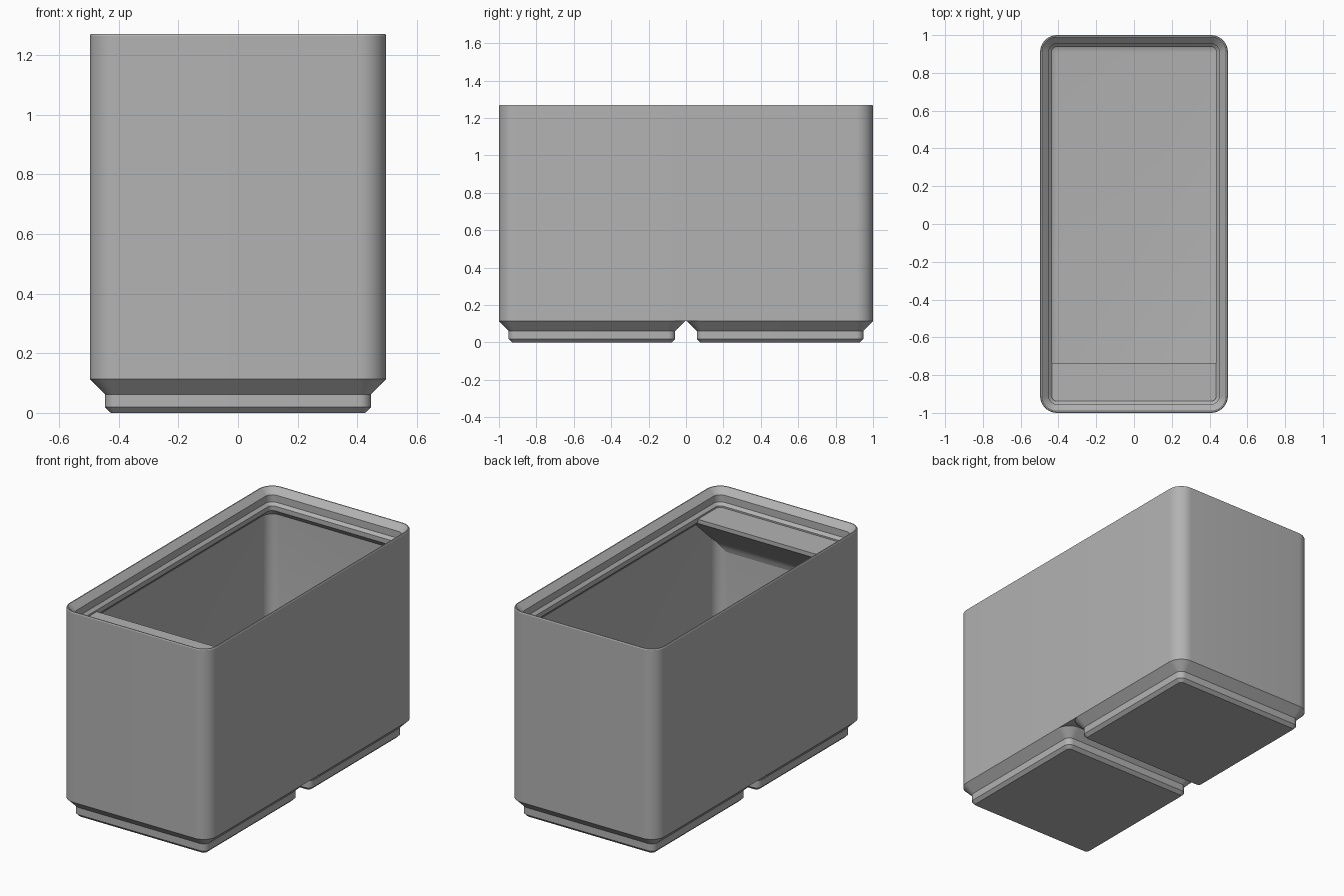
import bpy, bmesh, math

cube = bpy.data.objects.get("Cube")
if cube:
    bpy.data.objects.remove(cube)

HX, HY, R = 0.497, 1.0, 0.09      # outer half sizes and corner radius
FOOT_TOP, TOP = 0.114, 1.27

grey = bpy.data.materials.new("grey_plastic")
grey.use_nodes = True
colour = (0.45, 0.45, 0.45, 1)
grey.diffuse_color = colour
grey.node_tree.nodes["Principled BSDF"].inputs["Base Color"].default_value = colour


def finish(name, bm):
    bmesh.ops.recalc_face_normals(bm, faces=bm.faces)
    mesh = bpy.data.meshes.new(name)
    bm.to_mesh(mesh)
    bm.free()
    mesh.materials.append(grey)
    ob = bpy.data.objects.new(name, mesh)
    bpy.context.collection.objects.link(ob)
    bpy.ops.object.select_all(action="DESELECT")
    ob.select_set(True)
    bpy.context.view_layer.objects.active = ob
    bpy.ops.object.shade_smooth_by_angle(angle=math.radians(25))
    return ob


def rounded_ring(bm, hx, hy, inset, z, cy, steps=10):
    """Rounded rectangle, inset evenly from the outline."""
    r = max(R - inset, 0.012)
    ring = []
    for i, (sx, sy) in enumerate([(1, 1), (-1, 1), (-1, -1), (1, -1)]):
        for k in range(steps + 1):
            a = math.pi / 2 * (i + k / steps)
            ring.append(bm.verts.new((sx * (hx - inset - r) + r * math.cos(a),
                                      cy + sy * (hy - inset - r) + r * math.sin(a), z)))
    return ring


def loft(name, hx, hy, profile, cy=0.0):
    """Skin a list of (inset, z) rings and cap both ends."""
    bm = bmesh.new()
    rings = [rounded_ring(bm, hx, hy, inset, z, cy) for inset, z in profile]
    n = len(rings[0])
    for a, b in zip(rings, rings[1:]):
        for i in range(n):
            j = (i + 1) % n
            bm.faces.new((a[i], a[j], b[j], b[i]))
    bm.faces.new(rings[0])
    bm.faces.new(rings[-1])
    return finish(name, bm)


# Bin body: outer wall, stacking lip, inner wall, filleted floor
WALL, LIP, FILLET, FLOOR = 0.023, 0.062, 0.067, 0.168
profile = [(0, FOOT_TOP), (0, TOP - 0.006), (0.003, TOP), (0.009, TOP),
           (0.0455, TOP - 0.036), (0.0455, TOP - 0.079),
           (LIP, TOP - 0.0955), (LIP, TOP - 0.124),
           (WALL, TOP - 0.163)]
for k in range(7):
    a = math.pi / 2 * k / 6
    profile.append((WALL + FILLET * (1 - math.cos(a)),
                    FLOOR + FILLET * (1 - math.sin(a))))
loft("bin_body", HX, HY, profile)

# Two stepped feet
for name, side in (("front_foot", -1), ("back_foot", 1)):
    loft(name, HX, HX, [(0.0707, 0), (0.0515, 0.019), (0.0515, 0.0625), (0, FOOT_TOP)],
         cy=side * (HY - HX))

# Label shelf along the front wall, with a sloped support
bm = bmesh.new()
section = [(-0.98, 1.165), (-0.735, 1.165), (-0.735, 1.14), (-0.925, 0.965),
           (-0.95, 0.94), (-0.967, 0.912), (-0.98, 0.87)]
ends = [[bm.verts.new((x, y, z)) for y, z in section] for x in (-0.476, 0.476)]
n = len(section)
for end in ends:
    bm.faces.new(end)
for i in range(n):
    j = (i + 1) % n
    bm.faces.new((ends[0][i], ends[0][j], ends[1][j], ends[1][i]))
# Trim the corners so the shelf stays inside the rounded walls
corners = [e for e in bm.edges
           if all(v.co.y < -0.979 for v in e.verts)
           and abs(e.verts[0].co.x - e.verts[1].co.x) < 0.01]
bmesh.ops.bevel(bm, geom=corners, offset=0.05, segments=4, profile=0.5, affect="EDGES")
finish("label_shelf", bm)
